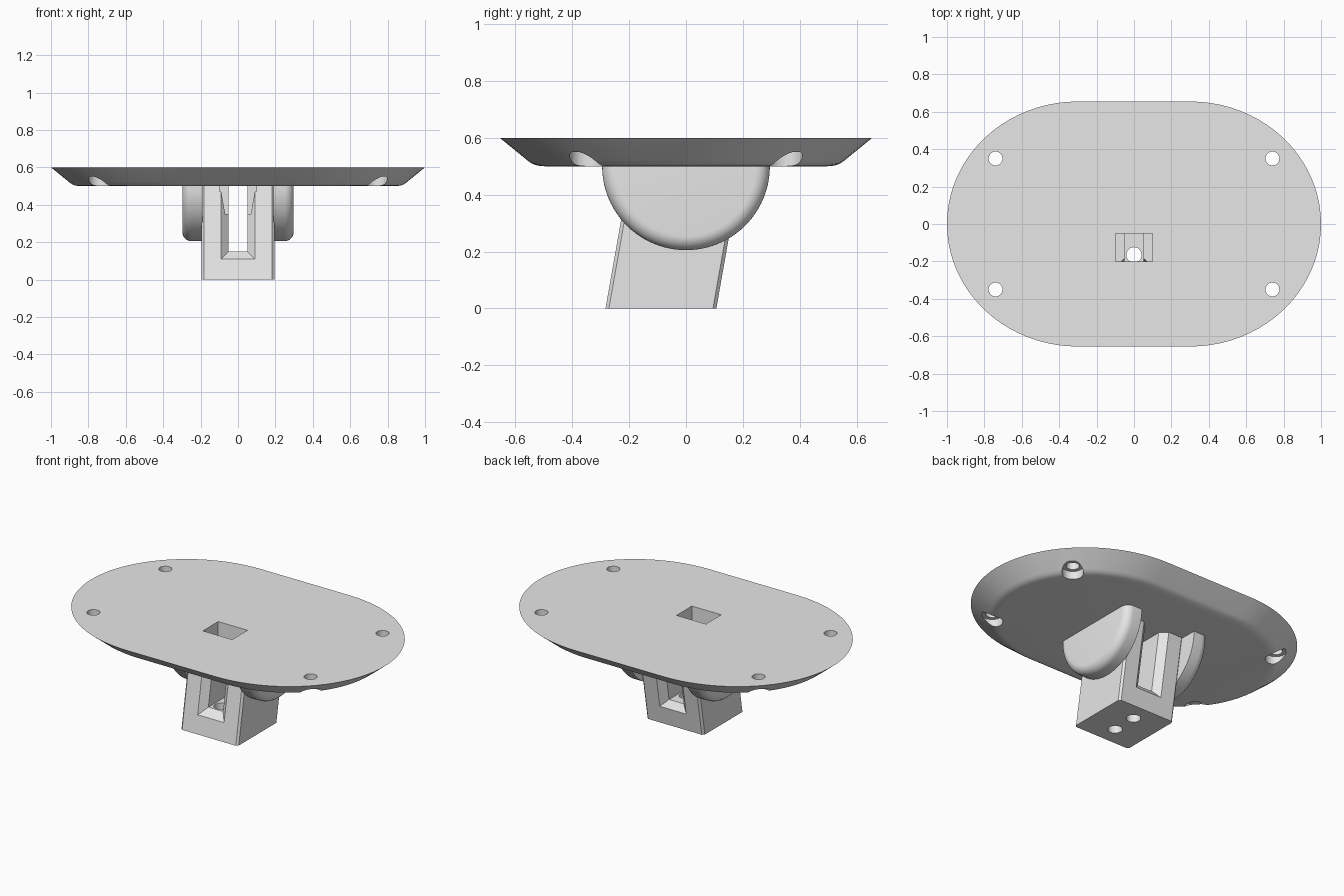
import bpy, bmesh, math
from mathutils import Matrix

if "Cube" in bpy.data.objects:
    bpy.data.objects.remove(bpy.data.objects["Cube"], do_unlink=True)

# Single material
grey = bpy.data.materials.new("light_grey")
grey.use_nodes = True
grey.diffuse_color = (0.8, 0.8, 0.8, 1)
grey.node_tree.nodes["Principled BSDF"].inputs["Base Color"].default_value = (0.8, 0.8, 0.8, 1)


def make_object(name, bm):
    bmesh.ops.recalc_face_normals(bm, faces=bm.faces)
    mesh = bpy.data.meshes.new(name)
    bm.to_mesh(mesh)
    bm.free()
    mesh.materials.append(grey)
    obj = bpy.data.objects.new(name, mesh)
    bpy.context.collection.objects.link(obj)
    return obj


def loft(name, rings, closed=True):
    """Skin a list of equal-length point rings and cap both ends."""
    bm = bmesh.new()
    rows = [[bm.verts.new(p) for p in ring] for ring in rings]
    count = len(rows[0])
    for a, b in zip(rows, rows[1:]):
        for i in range(count if closed else count - 1):
            j = (i + 1) % count
            bm.faces.new((a[i], a[j], b[j], b[i]))
    bm.faces.new(rows[0])
    bm.faces.new(rows[-1])
    return make_object(name, bm)


def cylinder(name, x, y, radius, z0, z1):
    bm = bmesh.new()
    bmesh.ops.create_cone(bm, cap_ends=True, segments=32, radius1=radius, radius2=radius,
                          depth=z1 - z0, matrix=Matrix.Translation((x, y, (z0 + z1) / 2)))
    return make_object(name, bm)


def activate(obj):
    bpy.ops.object.select_all(action='DESELECT')
    obj.select_set(True)
    bpy.context.view_layer.objects.active = obj


def cut(obj, cutters):
    activate(obj)
    for cutter in cutters:
        cutter.hide_render = True
        mod = obj.modifiers.new("cut", 'BOOLEAN')
        mod.operation = 'DIFFERENCE'
        mod.solver = 'EXACT'
        mod.object = cutter
        bpy.ops.object.modifier_apply(modifier=mod.name)


def smooth(obj):
    activate(obj)
    bpy.ops.object.shade_smooth_by_angle(angle=math.radians(30))


# Oval plate: straight sides with elliptical ends, inset towards the underside
STRAIGHT, END, HALF = 0.3, 0.7, 0.655


def outline(inset, z):
    points = []
    for side in (1, -1):
        for i in range(41):
            a = math.pi * (i / 40 - 0.5)
            nx, ny = math.cos(a) / END, math.sin(a) / HALF
            n = math.hypot(nx, ny)
            x = STRAIGHT + END * math.cos(a) - inset * nx / n
            y = HALF * math.sin(a) - inset * ny / n
            points.append((side * x, side * y, z))
    return points


plate_profile = [(0, 0.6), (0.098, 0.52), (0.112, 0.51), (0.127, 0.504), (0.143, 0.501), (0.16, 0.5)]
plate = loft("mounting_plate", [outline(d, z) for d, z in plate_profile])

# Leaning block with lightly chamfered upright edges
LEAN = math.tan(math.radians(10))


def centre_y(z):
    return LEAN * (z - 0.5)


def block_ring(z, h=0.195, c=0.012):
    corners = []
    for sx, sy in ((1, 1), (-1, 1), (-1, -1), (1, -1)):
        pair = [(sx * h, sy * (h - c)), (sx * (h - c), sy * h)]
        corners += pair if sx * sy > 0 else pair[::-1]
    return [(x, y + centre_y(z), z) for x, y in corners]


block = loft("leaning_block", [block_ring(0), block_ring(0.52)])


# Through slot, flared at the front and back mouths
def slot_ring(t, w, bottom):
    return [(x, t + centre_y(z), z) for x, z in ((-w, bottom), (w, bottom), (w, 0.62), (-w, 0.62))]


slot = loft("slot_cutter", [slot_ring(-0.235, 0.13, 0.07), slot_ring(-0.155, 0.05, 0.15),
                            slot_ring(0.155, 0.05, 0.15), slot_ring(0.235, 0.13, 0.07)])

# Square pocket through the plate into the block
pocket = loft("pocket_cutter", [[(-0.1, -0.2, z), (0.1, -0.2, z), (0.1, -0.05, z), (-0.1, -0.05, z)]
                                for z in (0.35, 0.7)])

# Screw holes in the base and counterbored holes in the plate
base_holes = [cylinder("base_hole_cutter", 0, y, 0.041, -0.1, 0.25) for y in (-0.165, -0.005)]
plate_holes = []
for sx in (1, -1):
    for sy in (1, -1):
        plate_holes.append(cylinder("screw_hole_cutter", sx * 0.74, sy * 0.35, 0.037, 0.4, 0.7))
        plate_holes.append(cylinder("counterbore_cutter", sx * 0.74, sy * 0.35, 0.06, 0.4, 0.55))

cut(plate, [pocket] + plate_holes)
cut(block, [slot, pocket] + base_holes)
for cutter in [slot, pocket] + base_holes + plate_holes:
    bpy.data.objects.remove(cutter, do_unlink=True)

# Half-round cheeks either side of the block, with a rounded outer rim
RADIUS, FILLET = 0.295, 0.05
rim = [(0.19, RADIUS)]
for i in range(9):
    a = math.pi / 2 * i / 8
    rim.append((0.248 + FILLET * math.sin(a), RADIUS - FILLET + FILLET * math.cos(a)))


def cheek_ring(x, r):
    steps = 48
    angles = [math.pi * i / steps for i in range(steps + 1)]
    return [(x, r * math.cos(a), 0.5 - r * math.sin(a)) for a in angles]


cheeks = [loft(name, [cheek_ring(s * x, r) for x, r in rim])
          for name, s in (("left_cheek", 1), ("right_cheek", -1))]

for part in [plate, block] + cheeks:
    smooth(part)
